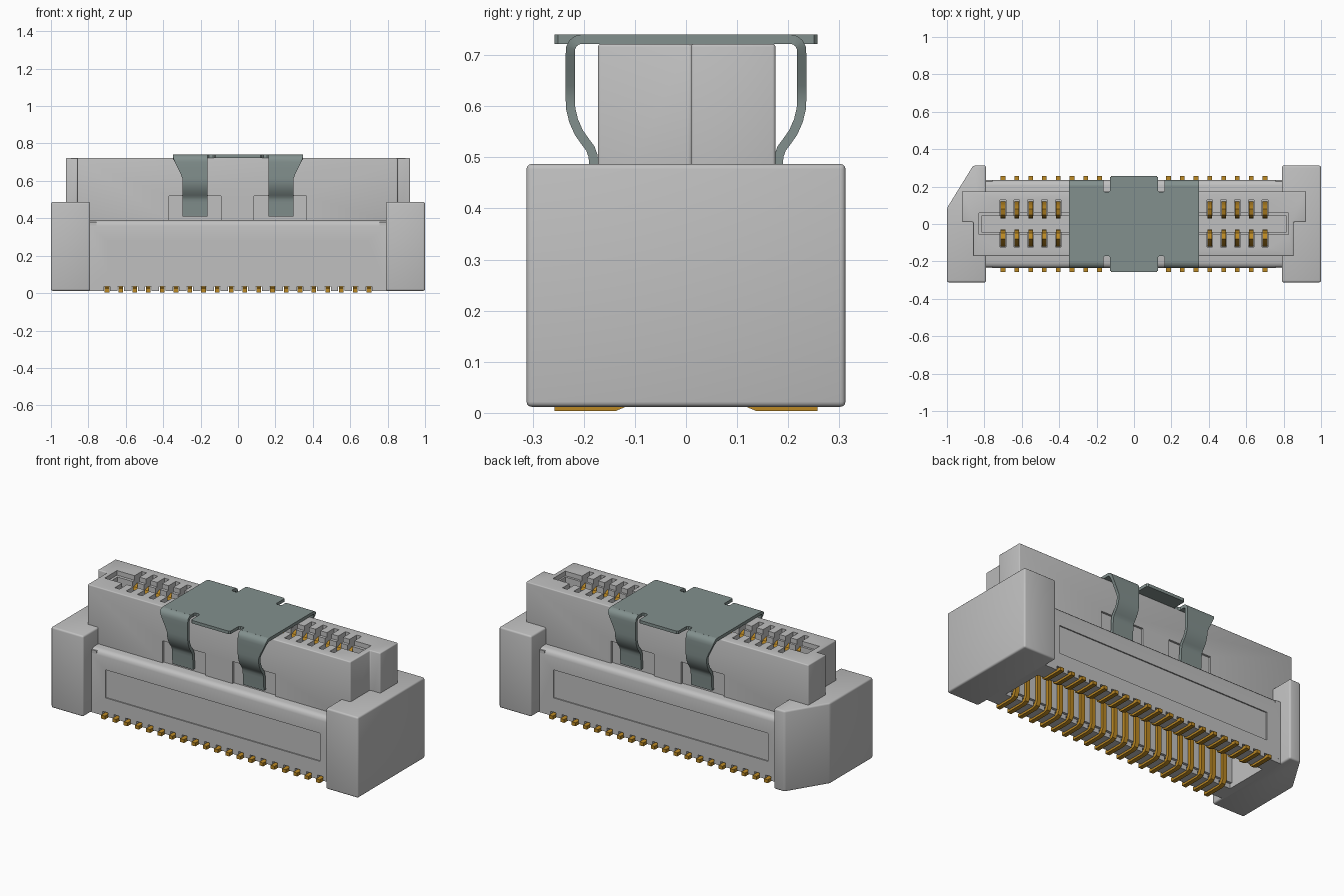
import bpy, bmesh, math
from mathutils import Vector

old = bpy.data.objects.get("Cube")
if old:
    bpy.data.objects.remove(old, do_unlink=True)


def material(name, rgb):
    m = bpy.data.materials.new(name)
    m.use_nodes = True
    m.diffuse_color = (*rgb, 1)
    b = m.node_tree.nodes["Principled BSDF"]
    b.inputs["Base Color"].default_value = (*rgb, 1)
    b.inputs["Roughness"].default_value = 0.6
    return m


GREY = material("grey plastic", (0.53, 0.53, 0.53))
STEEL = material("green grey steel", (0.225, 0.28, 0.27))
GOLD = material("gold", (0.50, 0.25, 0.018))


def add_box(bm, x0, x1, y0, y1, z0, z1):
    add_prism(bm, [(x0, y0), (x1, y0), (x1, y1), (x0, y1)], z0, z1)


def add_prism(bm, outline, z0, z1):
    low = [bm.verts.new((x, y, z0)) for x, y in outline]
    top = [bm.verts.new((x, y, z1)) for x, y in outline]
    bridge(bm, low, top)


def bridge(bm, a, b):
    n = len(a)
    bm.faces.new(a[::-1])
    bm.faces.new(b)
    for i in range(n):
        j = (i + 1) % n
        bm.faces.new((a[i], a[j], b[j], b[i]))


def add_ribbon(bm, path, thick, span):
    """Bent strip following a (y, z) path; span(z) gives its x limits."""
    pts = [Vector(p) for p in path]
    rings = []
    for i, p in enumerate(pts):
        d = []
        if i > 0:
            d.append((p - pts[i - 1]).normalized())
        if i < len(pts) - 1:
            d.append((pts[i + 1] - p).normalized())
        t = sum(d, Vector((0, 0))).normalized()
        off = Vector((-t.y, t.x)) * thick / 2 / max(0.5, t.dot(d[0]))
        x0, x1 = span(p.y)
        a, b = p + off, p - off
        rings.append([bm.verts.new(c) for c in
                      ((x0, *a), (x1, *a), (x1, *b), (x0, *b))])
    for r, s in zip(rings, rings[1:]):
        for i in range(4):
            j = (i + 1) % 4
            bm.faces.new((r[i], r[j], s[j], s[i]))
    bm.faces.new(rings[0][::-1])
    bm.faces.new(rings[-1])


def finish(name, bm, mat, bevel=0):
    bmesh.ops.recalc_face_normals(bm, faces=bm.faces)
    me = bpy.data.meshes.new(name)
    bm.to_mesh(me)
    bm.free()
    me.materials.append(mat)
    ob = bpy.data.objects.new(name, me)
    bpy.context.collection.objects.link(ob)
    activate(ob)
    if bevel:
        mod = ob.modifiers.new("soft edges", 'BEVEL')
        mod.width, mod.segments = bevel, 3
        mod.limit_method = 'ANGLE'
        bpy.ops.object.modifier_apply(modifier=mod.name)
    return ob


def activate(ob):
    bpy.ops.object.select_all(action='DESELECT')
    ob.select_set(True)
    bpy.context.view_layer.objects.active = ob


def smooth(ob):
    activate(ob)
    bpy.ops.object.shade_smooth_by_angle(angle=math.radians(35))


def cut(ob, boxes):
    bm = bmesh.new()
    for b in boxes:
        add_box(bm, *b)
    cutter = finish("cutter", bm, GREY)
    cutter.hide_render = True
    activate(ob)
    mod = ob.modifiers.new("cut", 'BOOLEAN')
    mod.operation, mod.solver, mod.object = 'DIFFERENCE', 'EXACT', cutter
    bpy.ops.object.modifier_apply(modifier=mod.name)
    bpy.data.objects.remove(cutter, do_unlink=True)


PITCH = 0.0737
PIN_X = [(i - 9.5) * PITCH for i in range(20)]
BASE = 0.012

# End blocks, one with a chamfered corner
bm = bmesh.new()
add_prism(bm, [(0.79, -0.312), (1, -0.312), (1, 0.312), (0.79, 0.312)], BASE, 0.487)
smooth(finish("left_end_block", bm, GREY, 0.01))
bm = bmesh.new()
add_prism(bm, [(-1, -0.312), (-0.79, -0.312), (-0.79, 0.312), (-0.86, 0.312), (-1, 0.085)],
          BASE, 0.487)
smooth(finish("right_end_block", bm, GREY, 0.01))

# Long side walls with a rounded top edge and a shallow panel
for s, name in ((-1, "front_wall"), (1, "back_wall")):
    bm = bmesh.new()
    prof = [(0.13, 0.036), (0.235, 0.036), (0.235, 0.36), (0.231, 0.376),
            (0.221, 0.386), (0.205, 0.39), (0.13, 0.39)]
    ends = [[bm.verts.new((x, s * y, z)) for y, z in prof] for x in (-0.8, 0.8)]
    bridge(bm, *ends)
    wall = finish(name, bm, GREY)
    y0, y1 = sorted((s * 0.228, s * 0.26))
    cut(wall, [(-0.7, 0.7, y0, y1, 0.12, 0.285)])
    smooth(wall)

    # Teeth between the pin feet and ribs inside the cavity
    bm = bmesh.new()
    for i in range(21):
        x = (i - 10) * PITCH
        w = 0.02
        y0, y1 = sorted((s * 0.13, s * 0.235))
        add_box(bm, x - w, x + w, y0, y1, BASE, 0.036)
        y0, y1 = sorted((s * 0.115, s * 0.132))
        add_box(bm, x - w, x + w, y0, y1, 0.04, 0.37)
    finish(name + "_teeth", bm, GREY)

# Fillers closing the cavity ends
bm = bmesh.new()
for s in (-1, 1):
    x0, x1 = sorted((s * 0.757, s * 0.8))
    add_box(bm, x0, x1, -0.2345, 0.2345, BASE, 0.38)
finish("cavity_ends", bm, GREY)

# Stepped upper housing with mating slot, contact notches and clip pockets
bm = bmesh.new()
add_prism(bm, [(-0.86, -0.172), (0.853, -0.172), (0.853, 0.01), (0.92, 0.01),
               (0.92, 0.175), (-0.92, 0.175), (-0.92, 0.01), (-0.86, 0.01)], 0.36, 0.722)
housing = finish("upper_housing", bm, GREY, 0.006)
cut(housing, [(-0.83, 0.825, -0.055, 0.06, 0.695, 0.8)])
cut(housing, [(-0.815, 0.815, -0.042, 0.042, 0.50, 0.8)])
cut(housing, [(x - 0.0155, x + 0.0155, *ys, 0.52, 0.8)
              for x in PIN_X for ys in ((0.035, 0.127), (-0.124, -0.035))])
cut(housing, [(x0, x1, *ys, 0.385, 0.52)
              for x0, x1 in ((-0.37, -0.09), (0.085, 0.365))
              for ys in ((-0.3, -0.16), (0.163, 0.3))])
smooth(housing)

# Gold contacts: foot, upright and sprung tip
contact = [(0.257, 0.0135), (0.14, 0.0135), (0.122, 0.021), (0.113, 0.04), (0.113, 0.5),
           (0.1, 0.58), (0.09, 0.64), (0.075, 0.662), (0.055, 0.655), (0.042, 0.63),
           (0.04, 0.6), (0.05, 0.54)]
for s, name in ((-1, "front_contacts"), (1, "back_contacts")):
    bm = bmesh.new()
    for x in PIN_X:
        add_ribbon(bm, [(s * y, z) for y, z in contact], 0.02,
                   lambda z, x=x: (x - 0.0125, x + 0.0125))
    smooth(finish(name, bm, GOLD))

# Clip plate with centre tabs and relief notches
half = [(0.347, 0.206), (0.163, 0.206), (0.163, 0.178), (0.155, 0.17), (0.135, 0.17),
        (0.127, 0.178), (0.127, 0.25), (0.119, 0.257)]
back = half + [(-x, y) for x, y in half[::-1]]
bm = bmesh.new()
add_prism(bm, back + [(x, -y) for x, y in back[::-1]], 0.722, 0.74)
finish("clip_plate", bm, STEEL)

# Four tapering spring arms of the clip
arm = [(0.204, 0.731), (0.213, 0.729), (0.221, 0.723), (0.2255, 0.714), (0.2265, 0.70),
       (0.2265, 0.67), (0.2265, 0.64), (0.2265, 0.615), (0.2255, 0.595), (0.220, 0.572),
       (0.210, 0.549), (0.196, 0.529), (0.187, 0.517), (0.182, 0.503), (0.180, 0.485),
       (0.176, 0.41)]


def arm_span(z, side):
    t = min(1, max(0, (z - 0.62) / 0.1))
    outer = 0.298 + 0.049 * t
    return (0.163, outer) if side > 0 else (-outer, -0.163)


for side, sn in ((1, "left"), (-1, "right")):
    for s, fn in ((-1, "front"), (1, "back")):
        bm = bmesh.new()
        add_ribbon(bm, [(s * y, z) for y, z in arm], 0.018,
                   lambda z, side=side: arm_span(z, side))
        smooth(finish(f"clip_arm_{fn}_{sn}", bm, STEEL))
